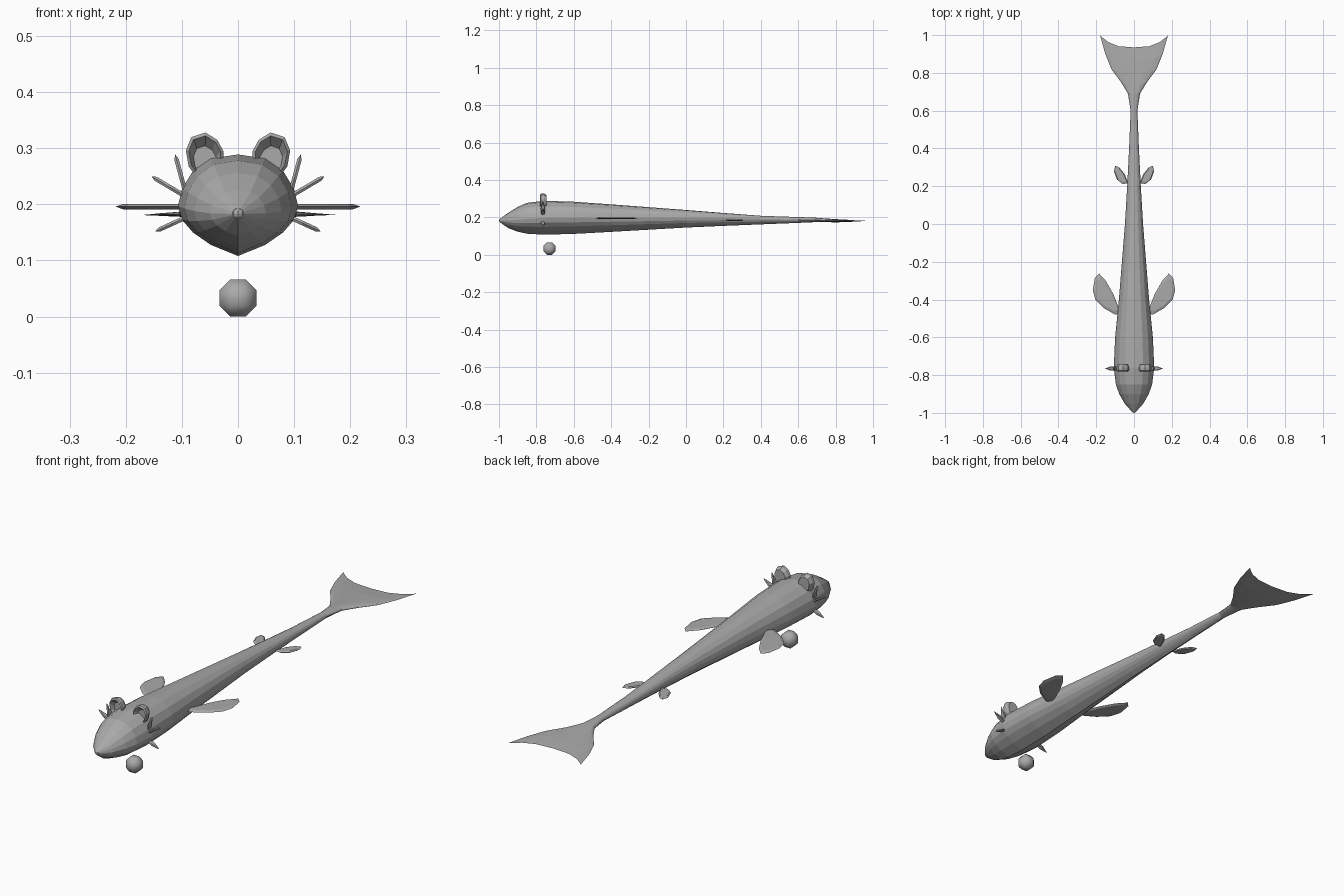
import bpy, bmesh
from mathutils import Vector

if "Cube" in bpy.data.objects:
    bpy.data.objects.remove(bpy.data.objects["Cube"])

grey = bpy.data.materials.new("plain_grey")
grey.use_nodes = True
grey.diffuse_color = (0.4, 0.4, 0.4, 1)
grey.node_tree.nodes["Principled BSDF"].inputs["Base Color"].default_value = (0.4, 0.4, 0.4, 1)


def finish(name, bm, mirror=False):
    bmesh.ops.recalc_face_normals(bm, faces=bm.faces)
    mesh = bpy.data.meshes.new(name)
    bm.to_mesh(mesh)
    bm.free()
    mesh.materials.append(grey)
    obj = bpy.data.objects.new(name, mesh)
    bpy.context.collection.objects.link(obj)
    if mirror:
        obj.modifiers.new("both_sides", 'MIRROR')
    return obj


def loft(name, rings, mirror=False, cap_end=True):
    """Skin a list of equally sized point rings, with flat caps."""
    bm = bmesh.new()
    loops = [[bm.verts.new(p) for p in ring] for ring in rings]
    n = len(loops[0])
    for a, b in zip(loops, loops[1:]):
        for i in range(n):
            j = (i + 1) % n
            bm.faces.new((a[i], a[j], b[j], b[i]))
    bm.faces.new(loops[0])
    if cap_end:
        bm.faces.new(loops[-1])
    bmesh.ops.remove_doubles(bm, verts=bm.verts, dist=0.0001)
    return finish(name, bm, mirror)


def scaled(points, factor, shift):
    centre = sum(points, Vector()) / len(points)
    return [centre + (p - centre) * factor + Vector(shift) for p in points]


def blade(name, points, normal):
    """Thin lens-shaped fin with a sharp rim."""
    n = Vector(normal)
    loft(name, [scaled(points, 0.8, n), points, scaled(points, 0.8, -n)], mirror=True)


# Body and tail: y, half width, bottom, side line, top, sweep of the outer edge
stations = [
    (-0.995, 0.010, 0.174, 0.183, 0.193, 0), (-0.95, 0.050, 0.143, 0.184, 0.225, 0),
    (-0.90, 0.078, 0.124, 0.188, 0.256, 0), (-0.85, 0.096, 0.113, 0.193, 0.278, 0),
    (-0.76, 0.107, 0.108, 0.197, 0.289, 0), (-0.60, 0.100, 0.112, 0.198, 0.284, 0),
    (-0.40, 0.080, 0.123, 0.198, 0.270, 0), (0.0, 0.048, 0.146, 0.198, 0.240, 0),
    (0.20, 0.036, 0.155, 0.197, 0.224, 0), (0.40, 0.026, 0.163, 0.193, 0.209, 0),
    (0.60, 0.018, 0.171, 0.188, 0.202, 0), (0.69, 0.032, 0.175, 0.186, 0.199, 0),
    (0.74, 0.068, 0.175, 0.184, 0.195, 0.01), (0.80, 0.120, 0.174, 0.183, 0.191, 0.02),
    (0.86, 0.152, 0.175, 0.182, 0.188, 0.04), (0.935, 0.180, 0.181, 0.181, 0.181, 0.065),
]
half = [(0, 1), (0.45, 0.92), (0.75, 0.68), (0.93, 0.34), (1, 0),
        (0.93, -0.28), (0.75, -0.53), (0.45, -0.78), (0, -1)]
section = half + [(-u, t) for u, t in half[-2:0:-1]]
rings = []
for y, w, low, mid, top, sweep in stations:
    rings.append([Vector((u * w, y + sweep * abs(u) ** 3,
                          mid + t * ((top - mid) if t > 0 else (mid - low))))
                  for u, t in section])
loft("body_and_tail", rings, cap_end=False)

# Nose
bm = bmesh.new()
bmesh.ops.create_uvsphere(bm, u_segments=8, v_segments=6, radius=0.011)
bmesh.ops.translate(bm, verts=bm.verts, vec=(0, -0.989, 0.184))
finish("nose", bm)

# Front and rear fins
front = [(0.065, -0.475), (0.09, -0.42), (0.11, -0.37), (0.15, -0.30), (0.185, -0.262),
         (0.207, -0.285), (0.218, -0.35), (0.205, -0.40), (0.16, -0.445), (0.10, -0.48)]
rear = [(0.03, 0.215), (0.05, 0.265), (0.08, 0.302), (0.1, 0.308),
        (0.107, 0.28), (0.09, 0.235), (0.06, 0.212)]
blade("front_fins", [Vector((x, y, 0.196)) for x, y in front], (0, 0, 0.005))
blade("rear_fins", [Vector((x, y, 0.186)) for x, y in rear], (0, 0, 0.004))

# Cheek gills: three pointed leaves on each side, base to tip
gills = {"upper": ((0.092, 0.215), (0.112, 0.289)),
         "middle": ((0.095, 0.215), (0.154, 0.250)),
         "lower": ((0.090, 0.178), (0.147, 0.152))}
for name, (base, tip) in gills.items():
    a, b = Vector((base[0], -0.765, base[1])), Vector((tip[0], -0.765, tip[1]))
    wide = Vector((0, 0.012, 0))
    side = (b - a).normalized().cross(Vector((0, 1, 0))) * 0.004
    leaf = [a - wide * 0.6, a.lerp(b, 0.45) - wide, b, a.lerp(b, 0.45) + wide, a + wide * 0.6]
    blade(name + "_gills", leaf, side)

# Ears: cupped shells open to the front
outline = [(0.026, 0.275), (0.026, 0.295), (0.037, 0.315), (0.058, 0.328), (0.083, 0.320),
           (0.093, 0.296), (0.088, 0.268), (0.075, 0.250), (0.045, 0.255)]
rim = [Vector((x, -0.775, z)) for x, z in outline]
loft("ears", [scaled(rim, 0.8, (0, 0.03, 0)), scaled(rim, 1, (0, 0.015, 0)), rim,
              scaled(rim, 0.85, (0, -0.005, 0)),
              scaled(rim, 0.6, (0, 0.015, -0.008))], mirror=True)

# Ball below the chin
bm = bmesh.new()
bmesh.ops.create_cube(bm, size=0.066)
bmesh.ops.bevel(bm, geom=bm.edges[:], offset=0.0193, segments=1, affect='EDGES')
bmesh.ops.translate(bm, verts=bm.verts, vec=(0, -0.73, 0.033))
for f in bm.faces:
    f.smooth = True
finish("ball", bm)
